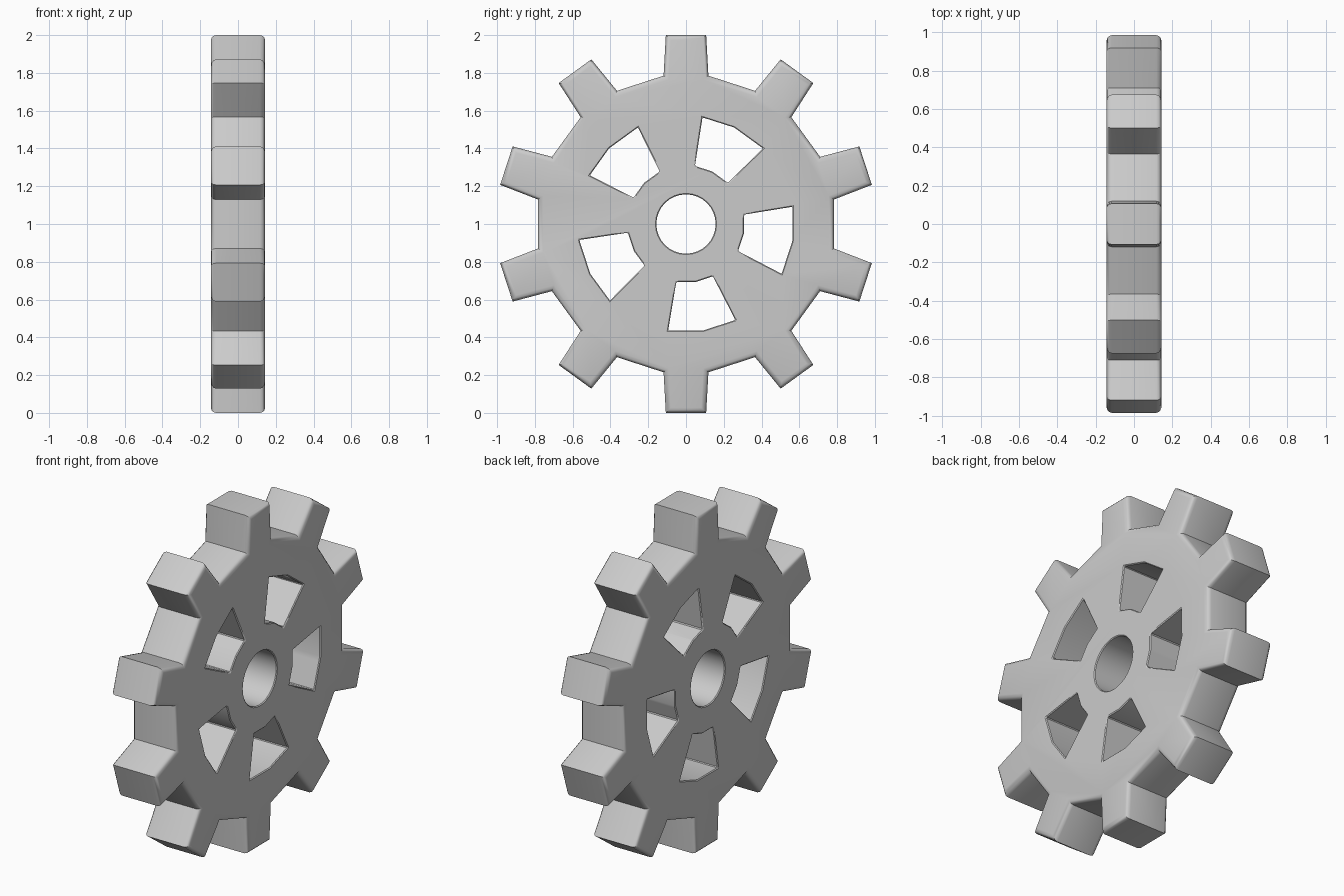
import bpy, bmesh
from math import sin, cos, radians

if "Cube" in bpy.data.objects:
    bpy.data.objects.remove(bpy.data.objects["Cube"])

HALF = 0.144  # half thickness along x


def polar(r, deg):
    a = radians(deg)
    return (r * cos(a), r * sin(a) + 1.0)


def prism(name, outline, half, rim_bevel=0.0):
    """Extrude a y/z outline along x, optionally rounding both rims."""
    bm = bmesh.new()
    face = bm.faces.new([bm.verts.new((-half, y, z)) for y, z in outline])
    ext = bmesh.ops.extrude_face_region(bm, geom=[face])
    top = [v for v in ext["geom"] if isinstance(v, bmesh.types.BMVert)]
    bmesh.ops.translate(bm, verts=top, vec=(2 * half, 0, 0))
    bmesh.ops.recalc_face_normals(bm, faces=bm.faces)
    if rim_bevel:
        rim = [e for e in bm.edges if abs(e.verts[0].co.x - e.verts[1].co.x) < 1e-5]
        bmesh.ops.bevel(bm, geom=rim, offset=rim_bevel, segments=3,
                        profile=0.5, affect='EDGES')
    me = bpy.data.meshes.new(name)
    bm.to_mesh(me)
    bm.free()
    ob = bpy.data.objects.new(name, me)
    bpy.context.collection.objects.link(ob)
    return ob


# Toothed wheel body: ten tapered teeth
outline = []
for i in range(10):
    a = 90 + 36 * i
    outline += [polar(0.794, a - 8.6), polar(1.0055, a - 6.1),
                polar(1.0055, a + 6.1), polar(0.794, a + 8.6)]
wheel = prism("gear_wheel", outline, HALF, 0.028)

# Cutters: axle hole and five spoke windows
cutters = [prism("axle_hole_cutter", [polar(0.157, 360 * i / 32) for i in range(32)], 0.3)]
for i in range(5):
    a = -90 + 72 * i
    pts = [polar(0.571, a + d) for d in (-9.5, 9.5, 27.2)]
    pts += [polar(0.311, a + d) for d in (27.2, 9.5, -9.5)]
    cutters.append(prism("window_cutter", pts, 0.3))
for c in cutters:
    c.hide_render = True
    m = wheel.modifiers.new("cut", 'BOOLEAN')
    m.operation = 'DIFFERENCE'
    m.solver = 'EXACT'
    m.object = c

bpy.context.view_layer.objects.active = wheel
wheel.select_set(True)
for m in list(wheel.modifiers):
    bpy.ops.object.modifier_apply(modifier=m.name)
for c in cutters:
    bpy.data.objects.remove(c)

# Tiny softening on the rims of the openings
bm = bmesh.new()
bm.from_mesh(wheel.data)
rims = [e for e in bm.edges if len(e.link_faces) == 2
        and e.calc_face_angle() > 1.0
        and all(abs(abs(v.co.x) - HALF) < 1e-4
                and (v.co.y ** 2 + (v.co.z - 1) ** 2) < 0.36 for v in e.verts)]
bmesh.ops.bevel(bm, geom=rims, offset=0.005, segments=1, profile=0.5, affect='EDGES')
bm.to_mesh(wheel.data)
bm.free()

bpy.ops.object.select_all(action='DESELECT')
wheel.select_set(True)
bpy.context.view_layer.objects.active = wheel
bpy.ops.object.shade_smooth_by_angle(angle=radians(31))
